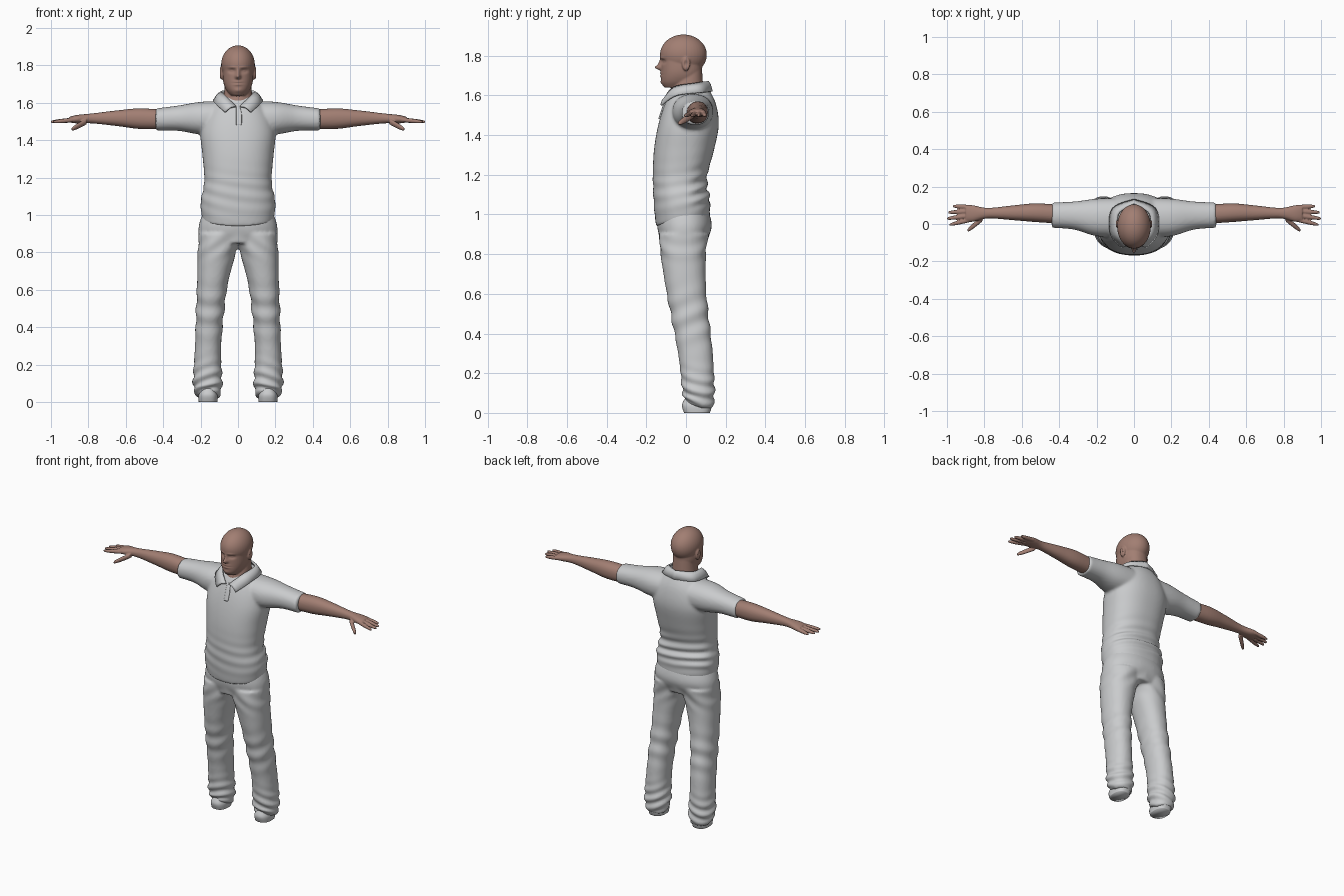
import bpy, bmesh
from math import sin, cos, pi, exp
from mathutils import Matrix, Vector

cube = bpy.data.objects.get("Cube")
if cube:
    bpy.data.objects.remove(cube, do_unlink=True)


def material(name, colour):
    mat = bpy.data.materials.new(name)
    mat.use_nodes = True
    mat.diffuse_color = (*colour, 1)
    shader = mat.node_tree.nodes["Principled BSDF"]
    shader.inputs["Base Color"].default_value = (*colour, 1)
    return mat


CLOTH = material("light grey cloth", (.59, .6, .61))
SKIN = material("brown skin", (.36, .21, .17))
SIDES = {"left": 1, "right": -1}


def resample(rows, steps=6):
    """Smooth curve through rows of numbers."""
    out = []
    last = len(rows) - 1
    for i in range(last):
        before, start, end, after = (rows[min(max(i + k, 0), last)] for k in range(-1, 3))
        for step in range(steps):
            u = step / steps
            point = []
            for a, b, c, d in zip(before, start, end, after):
                leave, arrive = (c - a) / 2, (d - b) / 2
                square = 3 * (c - b) - 2 * leave - arrive
                cube_term = 2 * (b - c) + leave + arrive
                point.append(b + u * (leave + u * (square + u * cube_term)))
            out.append(point)
    out.append(list(rows[last]))
    return out


def signed_power(value, power):
    return abs(value) ** (2 / power) * (1 if value > 0 else -1)


def loft(bm, rings, axis="z", side=1, power=2.2, sides=40):
    """Closed tube; each ring is (position, low a, high a, low b, high b)."""
    loops = []
    for position, low_a, high_a, low_b, high_b in resample(rings):
        loop = []
        for k in range(sides):
            angle = 2 * pi * k / sides
            a = (low_a + high_a + signed_power(cos(angle), power) * (high_a - low_a)) / 2
            b = (low_b + high_b + signed_power(sin(angle), power) * (high_b - low_b)) / 2
            point = (a, b, position) if axis == "z" else (position, a, b)
            loop.append(bm.verts.new((point[0] * side, point[1], point[2])))
        loops.append(loop)
    faces = [bm.faces.new(loops[0]), bm.faces.new(loops[-1])]
    for lower, upper in zip(loops, loops[1:]):
        for k in range(sides):
            n = (k + 1) % sides
            faces.append(bm.faces.new((lower[k], lower[n], upper[n], upper[k])))
    bmesh.ops.recalc_face_normals(bm, faces=faces)


def even(rings):
    """Rings symmetric about the middle, from (height, half width, front, back)."""
    return [(z, -width, width, front, back) for z, width, front, back in rings]


def blob(bm, centre, radii):
    place = Matrix.Translation(centre) @ Matrix.Diagonal((*radii, 1))
    bmesh.ops.create_uvsphere(bm, u_segments=40, v_segments=30, radius=1, matrix=place)


def finger(bm, start, end, radius, side):
    """Tapered digit reaching outwards from the palm."""
    rings = []
    for u in (0, .5, .85, 1):
        x, y, z = Vector(start).lerp(Vector(end), u)
        r = radius * (1 - u ** 5 / 2)
        rings.append((x, y - r, y + r, z - r, z + r))
    loft(bm, rings, "x", side, sides=16)


def bump(distance, reach):
    return exp(-(distance / reach) ** 2)


def clamp(value):
    return max(0, min(1, value))


def finish(name, bm, mat, voxel=0, smooth=3, shape=None):
    """Make the object, fuse its pieces, then sculpt it with shape."""
    mesh = bpy.data.meshes.new(name)
    bm.to_mesh(mesh)
    bm.free()
    obj = bpy.data.objects.new(name, mesh)
    bpy.context.collection.objects.link(obj)
    bpy.context.view_layer.objects.active = obj
    if voxel:
        fuse = obj.modifiers.new("fuse", "REMESH")
        fuse.mode, fuse.voxel_size = "VOXEL", voxel
        soften = obj.modifiers.new("soften", "SMOOTH")
        soften.iterations = smooth
        for modifier in ("fuse", "soften"):
            bpy.ops.object.modifier_apply(modifier=modifier)
    mesh = obj.data
    if shape:
        points = [vertex.co.copy() for vertex in mesh.vertices]
        normals = [vertex.normal.copy() for vertex in mesh.vertices]
        for point, normal in zip(points, normals):
            shape(point, normal)
        mesh.vertices.foreach_set("co", [value for point in points for value in point])
        mesh.update()
    mesh.materials.append(mat)
    mesh.shade_smooth()
    return obj


# Facial relief: (across, height, reach across, reach up, amount forward)
nose_tip = (0, 1.74, .013, .012, .028)
nose_bridge = (0, 1.76, .01, .02, .014)
eye_socket = (.034, 1.77, .017, .01, -.013)
eyelid = (.034, 1.77, .011, .006, .007)
brow = (.03, 1.79, .022, .006, .004)
lips = (0, 1.705, .022, .012, .01)
mouth_line = (0, 1.705, .024, .004, -.01)
chin = (0, 1.665, .02, .012, .005)
FACE = (nose_tip, nose_bridge, eye_socket, eyelid, brow, lips, mouth_line, chin)


def sculpt_head(co, normal):
    if co.y < -.03 and normal.y < 0:
        weight = clamp(-normal.y * 1.5)
        across, height = abs(co.x), co.z
        for x, z, width, tall, amount in FACE:
            co.y -= weight * amount * bump(across - x, width) * bump(height - z, tall)
    # Hollow of each ear
    if abs(co.x) > .09 and abs(normal.x) > .4:
        co.x *= 1 - .1 * bump(co.y, .01) * bump(co.z - 1.76, .016)


# Head with jaw, neck and ears
bm = bmesh.new()
blob(bm, (0, -.013, 1.805), (.09, .118, .102))
loft(bm, even([(1.64, .04, -.11, .02), (1.67, .064, -.124, .06), (1.72, .08, -.125, .08),
               (1.8, .08, -.125, .08)]))
loft(bm, even([(1.5, .09, -.08, .1), (1.6, .08, -.08, .09), (1.74, .065, -.04, .08)]))
for side in SIDES.values():
    blob(bm, (side * .088, 0, 1.76), (.013, .021, .036))
finish("head", bm, SKIN, .0045, 4, sculpt_head)

# Forearms, palms and fingers
for label, side in SIDES.items():
    bm = bmesh.new()
    loft(bm, [(.36, 0, .1, 1.46, 1.56), (.52, .01, .11, 1.46, 1.57), (.64, .02, .1, 1.475, 1.56),
              (.78, .03, .086, 1.49, 1.543), (.86, .012, .1, 1.49, 1.535),
              (.9, .015, .1, 1.495, 1.525)], "x", side)
    for i in range(4):
        reach = 1 - .01 * (i - 1.8) ** 2
        finger(bm, (.87, .09 - .022 * i, 1.51), (reach, .095 - .033 * i, 1.498), .012, side)
    finger(bm, (.81, .03, 1.5), (.89, -.035, 1.458), .016, side)
    finish(label + "_arm", bm, SKIN, .0045, 2)


def fold(co, normal, height, reach, amount, phase):
    """Ripple of cloth around one height."""
    co += normal * amount * bump(co.z - height, reach) * sin(phase)


def drape_shirt(co, normal):
    # Folds around the waist, mostly behind
    amount = .002 + .005 * clamp(co.y * 20)
    fold(co, normal, 1.12, .09, amount, co.z * 95 + co.x * 14 - co.y * 16)
    # Hem that dips in front
    co.z += (co.y * .15 + abs(co.x) * .06) * clamp((1.15 - co.z) * 7)


# Shirt body with short sleeves
bm = bmesh.new()
loft(bm, even([(.96, .19, -.15, .12), (1.06, .2, -.162, .12), (1.18, .18, -.167, .105),
               (1.32, .19, -.162, .14), (1.45, .2, -.14, .165), (1.56, .16, -.105, .15),
               (1.64, .08, -.06, .11)]), power=2.3, sides=56)
for side in SIDES.values():
    loft(bm, [(.06, -.07, .14, 1.42, 1.61), (.2, -.065, .135, 1.43, 1.605),
              (.32, -.03, .12, 1.45, 1.585), (.44, -.02, .115, 1.45, 1.57)], "x", side)
finish("shirt", bm, CLOTH, .009, 4, drape_shirt)

# Folded collar, from the front point round to the back
bm = bmesh.new()
inner = resample([(.01, -.11, 1.58), (.07, -.06, 1.64), (.085, .05, 1.66), (0, .11, 1.67)])
outer = resample([(.07, -.125, 1.55), (.125, -.05, 1.6), (.115, .08, 1.615), (0, .13, 1.62)])
rows = []
for top, low in zip(inner, outer):
    middle = Vector(top).lerp(Vector(low), .5) + Vector((0, 0, .01))
    rows.append([bm.verts.new(point) for point in (top, middle, low)])
for row, following in zip(rows, rows[1:]):
    for k in range(2):
        bm.faces.new((row[k], row[k + 1], following[k + 1], following[k]))
collar = finish("collar", bm, CLOTH)
mirror = collar.modifiers.new("mirror", "MIRROR")
mirror.use_clip = True
thickness = collar.modifiers.new("thickness", "SOLIDIFY")
thickness.thickness, thickness.offset = .01, 0

# Button placket
bm = bmesh.new()
loft(bm, [(1.48, -.01, .02, -.14, -.11), (1.54, -.01, .02, -.12, -.1),
          (1.58, -.01, .01, -.1, -.08)], power=4, sides=24)
finish("placket", bm, CLOTH)


def drape_trousers(co, normal):
    across = abs(co.x)
    # Bunched cloth at the ankles, soft folds at the knees and seat
    fold(co, normal, .1, .09, .006, co.z * 100 + across * 35 + co.y * 22)
    fold(co, normal, .48, .12, .004, co.z * 55 - co.y * 25)
    fold(co, normal, .83, .06, .003, co.z * 60 + across * 50)
    # Front of the hem lifted over the shoe
    co.z += .35 * max(0, .1 - co.z) * clamp(1 - co.y * 12)


# Trousers
bm = bmesh.new()
loft(bm, even([(.85, .205, -.125, .1), (.94, .21, -.145, .13), (1.03, .18, -.135, .11)]),
     sides=56)
for side in SIDES.values():
    loft(bm, [(.02, .1, .22, 0, .135), (.1, .085, .24, -.017, .143), (.3, .09, .23, -.04, .135),
              (.6, .06, .22, -.097, .103), (.8, .01, .215, -.128, .1),
              (.9, -.02, .21, -.135, .115)], side=side)
finish("trousers", bm, CLOTH, .009, 4, drape_trousers)

# Shoes
for label, side in SIDES.items():
    bm = bmesh.new()
    loft(bm, [(0, .11, .21, -.01, .12), (.04, .11, .21, -.02, .13), (.08, .13, .19, 0, .11)],
         side=side, power=2.5)
    finish(label + "_shoe", bm, CLOTH)
